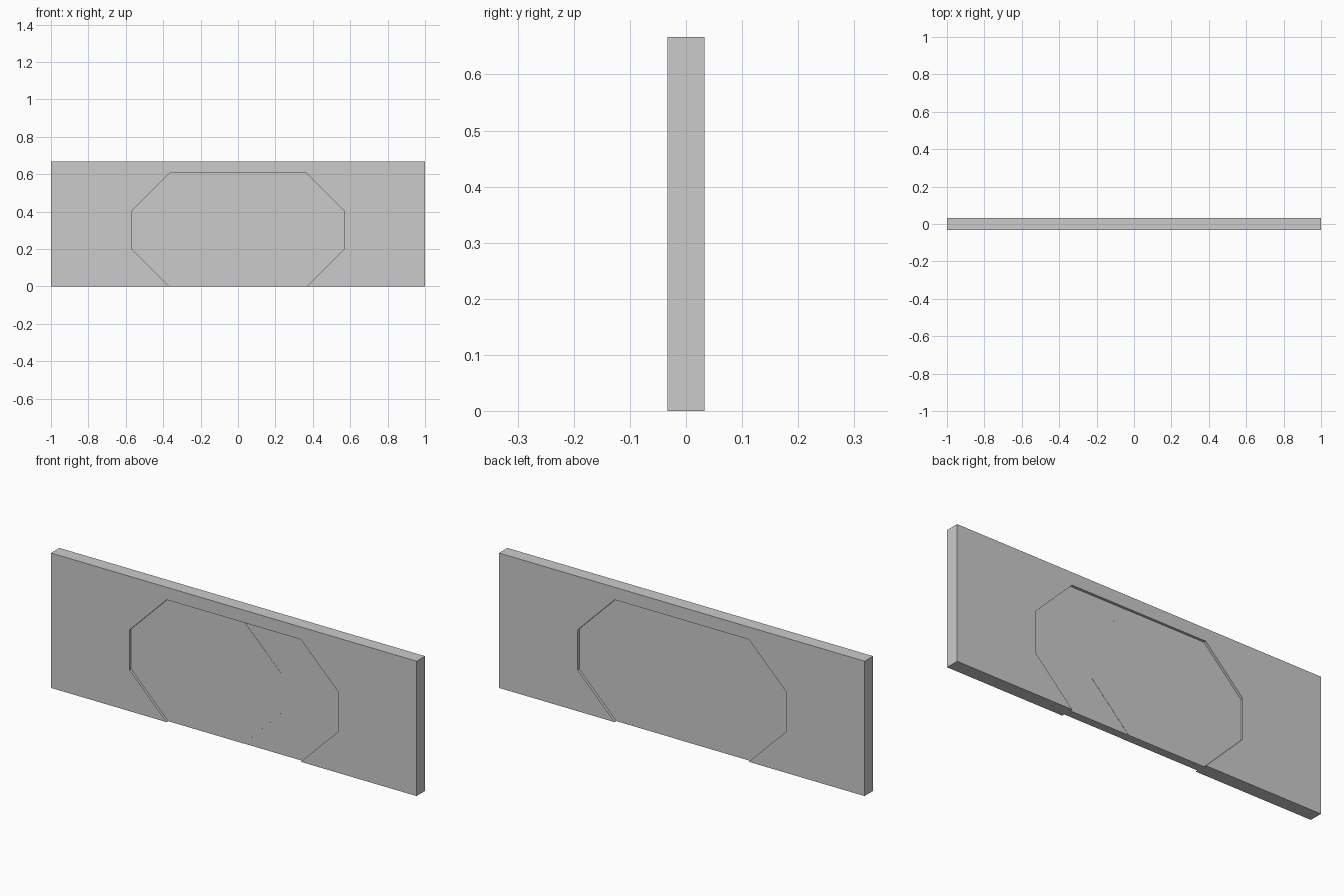
import bpy, bmesh

if "Cube" in bpy.data.objects:
    bpy.data.objects.remove(bpy.data.objects["Cube"])

HALF_W, HEIGHT, THICK = 1.0, 0.667, 0.066
OPEN_X, OPEN_Z, CUT = 0.57, 0.605, 0.203


def extrude_profile(name, points, thickness):
    """Extrude an XZ outline symmetrically about y = 0."""
    bm = bmesh.new()
    face = bm.faces.new([bm.verts.new((x, -thickness / 2, z)) for x, z in points])
    geom = bmesh.ops.extrude_face_region(bm, geom=[face])["geom"]
    verts = [g for g in geom if isinstance(g, bmesh.types.BMVert)]
    bmesh.ops.translate(bm, vec=(0, thickness, 0), verts=verts)
    bmesh.ops.recalc_face_normals(bm, faces=bm.faces)
    mesh = bpy.data.meshes.new(name)
    bm.to_mesh(mesh)
    bm.free()
    obj = bpy.data.objects.new(name, mesh)
    bpy.context.collection.objects.link(obj)
    return obj


def octagon(x0, x1):
    """Outline with chamfered corners, starting at the bottom left."""
    return [(x0 + CUT, 0), (x0, CUT), (x0, OPEN_Z - CUT), (x0 + CUT, OPEN_Z),
            (x1 - CUT, OPEN_Z), (x1, OPEN_Z - CUT), (x1, CUT), (x1 - CUT, 0)]


# Wall frame with an octagonal doorway open at the floor
outer = [(HALF_W, 0), (HALF_W, HEIGHT), (-HALF_W, HEIGHT), (-HALF_W, 0)]
extrude_profile("wall_frame", octagon(-OPEN_X, OPEN_X) + outer, THICK)

# Two overlapping recessed door leaves; the left one is slightly thicker
extrude_profile("left_door", octagon(-OPEN_X, 0.25), 0.042)
extrude_profile("right_door", octagon(-0.25, OPEN_X), 0.040)
